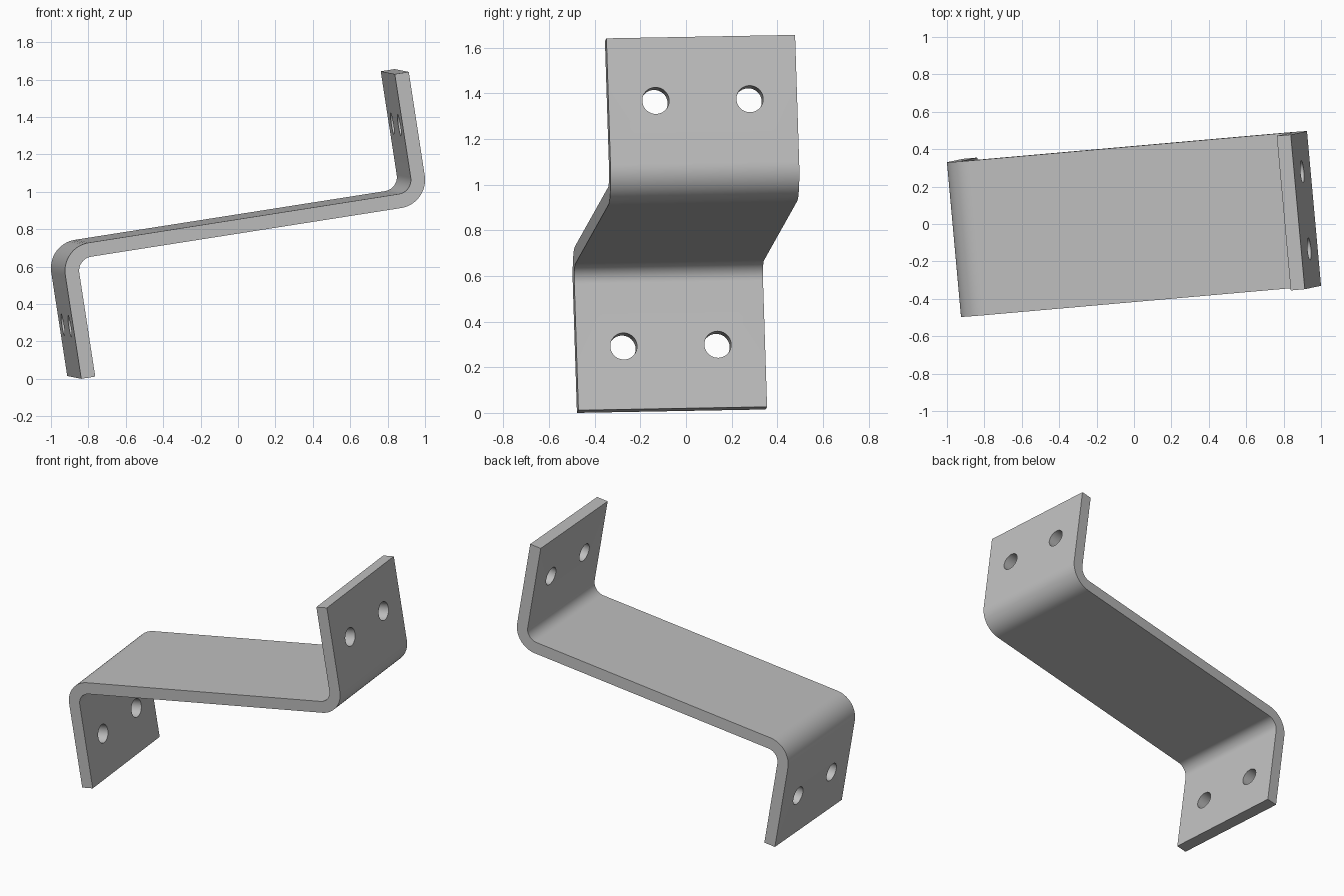
import bpy, bmesh
from math import sin, cos, pi
from mathutils import Vector, Matrix

cube = bpy.data.objects.get("Cube")
if cube:
    bpy.data.objects.remove(cube, do_unlink=True)

# Bracket dimensions
HALF_LENGTH, HALF_HEIGHT, WIDTH = 0.994, 0.675, 0.83
THICK, INNER_R = 0.076, 0.076
OUTER_R = INNER_R + THICK
HOLE_R, HOLE_W, HOLE_H = 0.059, 0.207, 0.395
STEPS = 14

steel = bpy.data.materials.new("Steel grey")
steel.use_nodes = True
GREY = (0.52, 0.52, 0.52, 1)
steel.diffuse_color = GREY
steel.node_tree.nodes["Principled BSDF"].inputs["Base Color"].default_value = GREY


def arc(radius):
    """Quarter bend from the web up to the flange."""
    cx, cz = HALF_LENGTH - OUTER_R, OUTER_R - THICK / 2
    angles = [-pi / 2 + pi / 2 * i / STEPS for i in range(STEPS + 1)]
    return [(cx + radius * cos(a), cz + radius * sin(a)) for a in angles]


def make_object(name, bm):
    bmesh.ops.recalc_face_normals(bm, faces=bm.faces)
    mesh = bpy.data.meshes.new(name)
    bm.to_mesh(mesh)
    bm.free()
    obj = bpy.data.objects.new(name, mesh)
    bpy.context.collection.objects.link(obj)
    mesh.materials.append(steel)
    return obj


# Z-shaped profile: one bent half, then the same half turned about the centre
half = arc(INNER_R) + [(HALF_LENGTH - THICK, HALF_HEIGHT), (HALF_LENGTH, HALF_HEIGHT)]
half += arc(OUTER_R)[::-1]
profile = half + [(-x, -z) for x, z in half]

bm = bmesh.new()
face = bm.faces.new([bm.verts.new((x, -WIDTH / 2, z)) for x, z in profile])
side = bmesh.ops.extrude_face_region(bm, geom=[face])["geom"]
bmesh.ops.translate(bm, vec=(0, WIDTH, 0),
                    verts=[v for v in side if isinstance(v, bmesh.types.BMVert)])
bracket = make_object("bracket", bm)

# Two bolt holes through each flange
bm = bmesh.new()
for end in (-1, 1):
    for across in (-1, 1):
        place = Matrix.Translation((end * (HALF_LENGTH - THICK / 2), across * HOLE_W, end * HOLE_H))
        bmesh.ops.create_cone(bm, cap_ends=True, segments=40, radius1=HOLE_R, radius2=HOLE_R,
                              depth=THICK * 2, matrix=place @ Matrix.Rotation(pi / 2, 4, 'Y'))
cutter = make_object("hole_cutter", bm)
cutter.hide_render = True

bpy.ops.object.select_all(action='DESELECT')
bracket.select_set(True)
bpy.context.view_layer.objects.active = bracket
cut = bracket.modifiers.new("bolt_holes", 'BOOLEAN')
cut.operation, cut.solver, cut.object = 'DIFFERENCE', 'EXACT', cutter
bpy.ops.object.modifier_apply(modifier=cut.name)
bpy.data.objects.remove(cutter, do_unlink=True)

# Tilt the whole bracket and stand its lowest corner on the ground
along = Vector((1, 0.088, 0.157)).normalized()
across = Vector((-0.075, 0.825, 0.015))
across = (across - along * across.dot(along)).normalized()
up = along.cross(across)
bracket.data.transform(Matrix((along, across, up)).transposed().to_4x4())
lowest = min(v.co.z for v in bracket.data.vertices)
bracket.data.transform(Matrix.Translation((0, 0, -lowest)))

bpy.ops.object.shade_smooth_by_angle(angle=pi / 6)
